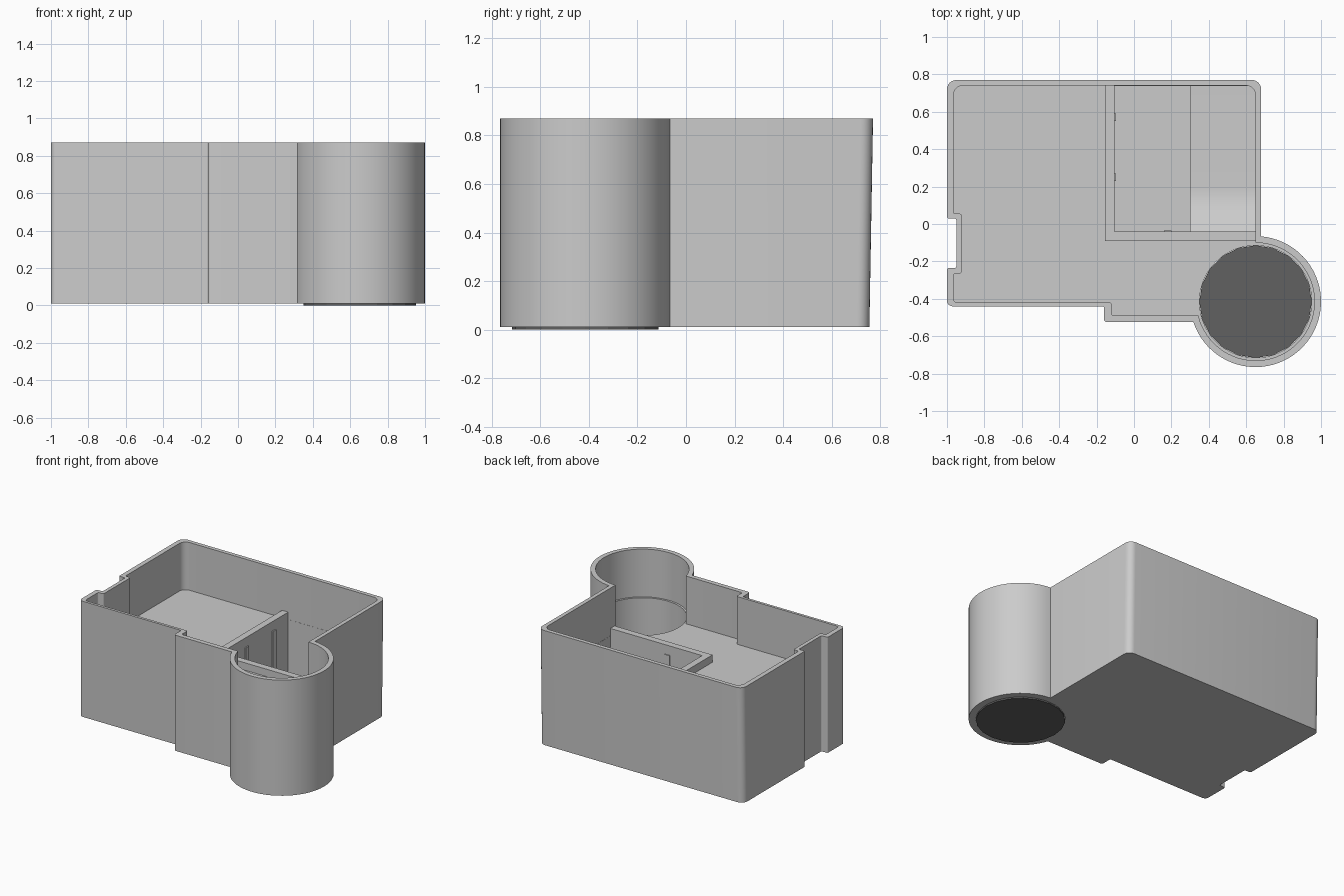
import bpy, bmesh, math
from mathutils import Vector

if "Cube" in bpy.data.objects:
    bpy.data.objects.remove(bpy.data.objects["Cube"])

CX, CY = 0.65, -0.415          # centre of the round well
Z0, RIM, FLOOR = 0.01, 0.87, 0.515


def rounded(corners):
    """Outline from (x, y, radius) corners, rounding where radius > 0."""
    pts, n = [], len(corners)
    for i, (x, y, r) in enumerate(corners):
        p = Vector((x, y))
        if r == 0:
            pts.append(p)
            continue
        a = (Vector(corners[i - 1][:2]) - p).normalized()
        b = (Vector(corners[(i + 1) % n][:2]) - p).normalized()
        for k in range(7):
            t = k / 6 * math.pi / 2
            pts.append(p + a * r * (1 - math.sin(t)) + b * r * (1 - math.cos(t)))
    return pts


def well_arc(r, x_start, y_end, n=48):
    """Clockwise arc from the right wall round to the front wall."""
    a0 = math.acos((x_start - CX) / r)
    a1 = -math.pi - math.asin((y_end - CY) / r)
    return [(CX + r * math.cos(a0 + (a1 - a0) * i / n),
             CY + r * math.sin(a0 + (a1 - a0) * i / n), 0) for i in range(n + 1)]


def prism(name, pts, lo, hi, place=lambda a, b, c: (a, b, c)):
    """Extrude a flat outline from lo to hi."""
    bm = bmesh.new()
    low = [bm.verts.new(place(p[0], p[1], lo)) for p in pts]
    high = [bm.verts.new(place(p[0], p[1], hi)) for p in pts]
    bm.faces.new(low[::-1])
    bm.faces.new(high)
    for i in range(len(pts)):
        j = (i + 1) % len(pts)
        bm.faces.new((low[i], low[j], high[j], high[i]))
    bmesh.ops.recalc_face_normals(bm, faces=bm.faces)
    me = bpy.data.meshes.new(name)
    bm.to_mesh(me)
    bm.free()
    ob = bpy.data.objects.new(name, me)
    bpy.context.collection.objects.link(ob)
    return ob


def box(name, x0, x1, y0, y1, z0, z1):
    return prism(name, [(x0, y0), (x1, y0), (x1, y1), (x0, y1)], z0, z1)


def circle(r, n):
    return [(CX + r * math.cos(2 * math.pi * i / n),
             CY + r * math.sin(2 * math.pi * i / n)) for i in range(n)]


def activate(ob):
    bpy.ops.object.select_all(action='DESELECT')
    ob.select_set(True)
    bpy.context.view_layer.objects.active = ob


def cut(ob, cutter):
    cutter.hide_render = True
    m = ob.modifiers.new("cut", 'BOOLEAN')
    m.operation, m.object, m.solver = 'DIFFERENCE', cutter, 'EXACT'
    activate(ob)
    bpy.ops.object.modifier_apply(modifier=m.name)
    bpy.data.objects.remove(cutter)


# Outer body: box with side notch, front step and round well
outer = rounded([(-1, 0.77, 0.05), (0.68, 0.77, 0.05)]
                + well_arc(0.35, 0.68, -0.525)
                + [(-0.16, -0.525, 0.015), (-0.16, -0.44, 0.01), (-1, -0.44, 0.03),
                   (-1, -0.235, 0.01), (-0.95, -0.235, 0.01),
                   (-0.95, 0.03, 0.01), (-1, 0.03, 0.01)])
body = prism("body", outer, Z0, RIM)
for v in body.data.vertices:           # slight draft on the back wall
    if v.co.y > 0.6 and v.co.z < 0.1:
        v.co.y -= 0.015

# Upper tray, following the outer wall
inner = rounded([(-0.965, 0.74, 0.05), (0.65, 0.74, 0.05)]
                + well_arc(0.315, 0.65, -0.49)
                + [(-0.12, -0.49, 0.01), (-0.12, -0.42, 0.01), (-0.965, -0.42, 0.02),
                   (-0.965, -0.265, 0.01), (-0.922, -0.265, 0.01),
                   (-0.922, 0.055, 0.01), (-0.965, 0.055, 0.01)])
cut(body, prism("tray_cutter", inner, FLOOR, 1.0))

# Round shaft and deep rectangular pocket
cut(body, prism("shaft_cutter", circle(0.3, 64), -0.1, 0.7))
cut(body, box("pocket_cutter", -0.105, 0.649, -0.04, 0.739, 0.04, 0.7))
activate(body)
bpy.ops.object.shade_smooth_by_angle(angle=math.radians(30))

# Raised L-shaped lip around the pocket
prism("pocket_lip", [(-0.155, -0.09), (0.655, -0.09), (0.655, -0.04), (-0.105, -0.04),
                     (-0.105, 0.745), (-0.155, 0.745)], FLOOR - 0.01, 0.57)

# Small vertical ribs on the pocket walls
for i, y in enumerate((0.25, 0.57)):
    box(f"side_rib_{i}", -0.107, -0.097, y - 0.02, y + 0.02, 0.035, 0.5)
box("front_rib", 0.16, 0.2, -0.042, -0.034, 0.035, 0.5)

# Pocket floor with a curved ramp on the right half
ramp = [(-0.041, 0.03), (0.741, 0.03), (0.741, 0.05)]
for i in range(11):
    t = i / 10
    ramp.append((0.2 - 0.241 * t, 0.05 + 0.1 * t * t))
floor_ramp = prism("pocket_ramp", ramp, 0.3, 0.652, lambda a, b, c: (c, a, b))
activate(floor_ramp)
bpy.ops.object.shade_smooth_by_angle(angle=math.radians(30))

# Dark disc closing the bottom of the shaft
disc = prism("bottom_disc", circle(0.301, 20), 0.0, 0.012)
dark = bpy.data.materials.new("dark")
dark.diffuse_color = (0.12, 0.12, 0.12, 1)
dark.use_nodes = True
dark.node_tree.nodes["Principled BSDF"].inputs["Base Color"].default_value = dark.diffuse_color
disc.data.materials.append(dark)
